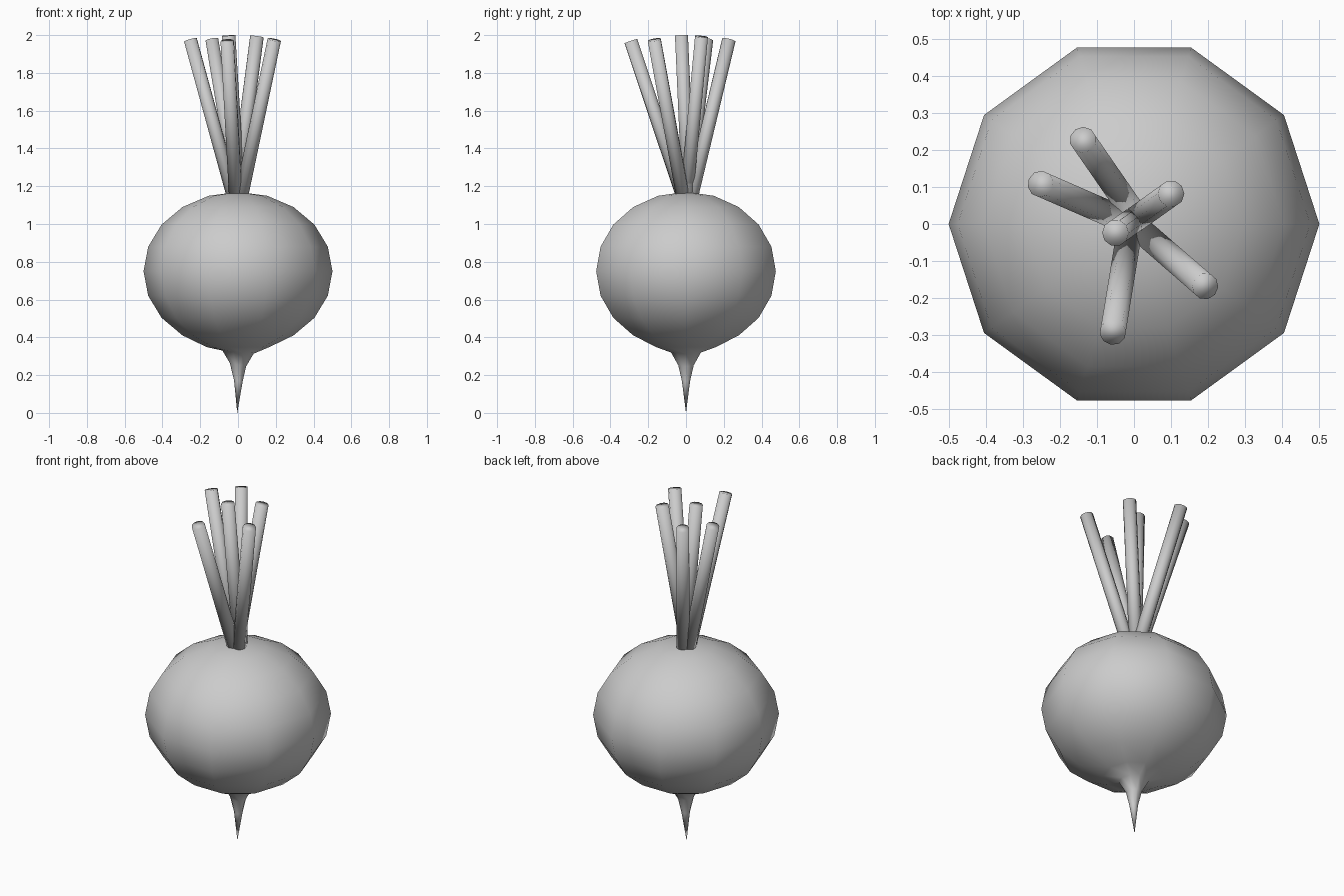
import bpy, bmesh, math
from mathutils import Vector

if "Cube" in bpy.data.objects:
    bpy.data.objects.remove(bpy.data.objects["Cube"])

SIDES = 10


def make_object(name, bm):
    bmesh.ops.recalc_face_normals(bm, faces=bm.faces)
    for f in bm.faces:
        f.smooth = True
    mesh = bpy.data.meshes.new(name)
    bm.to_mesh(mesh)
    bm.free()
    obj = bpy.data.objects.new(name, mesh)
    bpy.context.collection.objects.link(obj)
    return obj


# Bulb: flattened ten-sided sphere whose underside flows into a thin taproot
# each ring: radius, height, sideways offset, tilt
rings = [(0.5 * math.cos(math.radians(a)), 0.75 + 0.42 * math.sin(math.radians(a)), 0, 0)
         for a in range(72, -55, -18)]
rings += [(0.165, 0.348, 0, 0), (0.083, 0.322, 0, -0.1),
          (0.043, 0.255, 0, -0.2), (0.023, 0.17, 0.002, -0.1)]

bm = bmesh.new()
loops = []
for r, z, cx, tilt in rings:
    loop = []
    for i in range(SIDES):
        a = 2 * math.pi * i / SIDES
        x, y = r * math.cos(a), r * math.sin(a)
        loop.append(bm.verts.new((cx + x, y, z + tilt * x)))
    loops.append(loop)
top = bm.verts.new((0, 0, 1.17))
tip = bm.verts.new((-0.004, 0, 0))
for i in range(SIDES):
    j = (i + 1) % SIDES
    for a, b in zip(loops, loops[1:]):
        bm.faces.new((a[i], a[j], b[j], b[i]))
    bm.faces.new((top, loops[0][j], loops[0][i]))
    bm.faces.new((tip, loops[-1][i], loops[-1][j]))
make_object("root_bulb", bm)


# Stems: splayed cylinders, cut off at the top
def stem(name, base, end, radius=0.036):
    base, end = Vector(base), Vector(end)
    axis = end - base
    bm = bmesh.new()
    bmesh.ops.create_cone(bm, cap_ends=True, segments=SIDES, radius1=radius,
                          radius2=radius, depth=axis.length)
    obj = make_object(name, bm)
    obj.location = (base + end) / 2
    obj.rotation_mode = 'QUATERNION'
    obj.rotation_quaternion = axis.to_track_quat('Z', 'Y')


stems = [
    ((0.005, 0.02), (-0.138, 0.227, 1.975)),
    ((-0.015, 0.005), (-0.252, 0.108, 1.975)),
    ((-0.015, 0.0), (0.100, 0.082, 1.992)),
    ((0.005, 0.015), (-0.050, -0.024, 1.998)),
    ((0.01, -0.01), (0.192, -0.168, 1.975)),
    ((-0.01, -0.005), (-0.057, -0.292, 1.968)),
]
for n, ((bx, by), end) in enumerate(stems, 1):
    stem(f"stem_{n}", (bx, by, 1.11), end)
